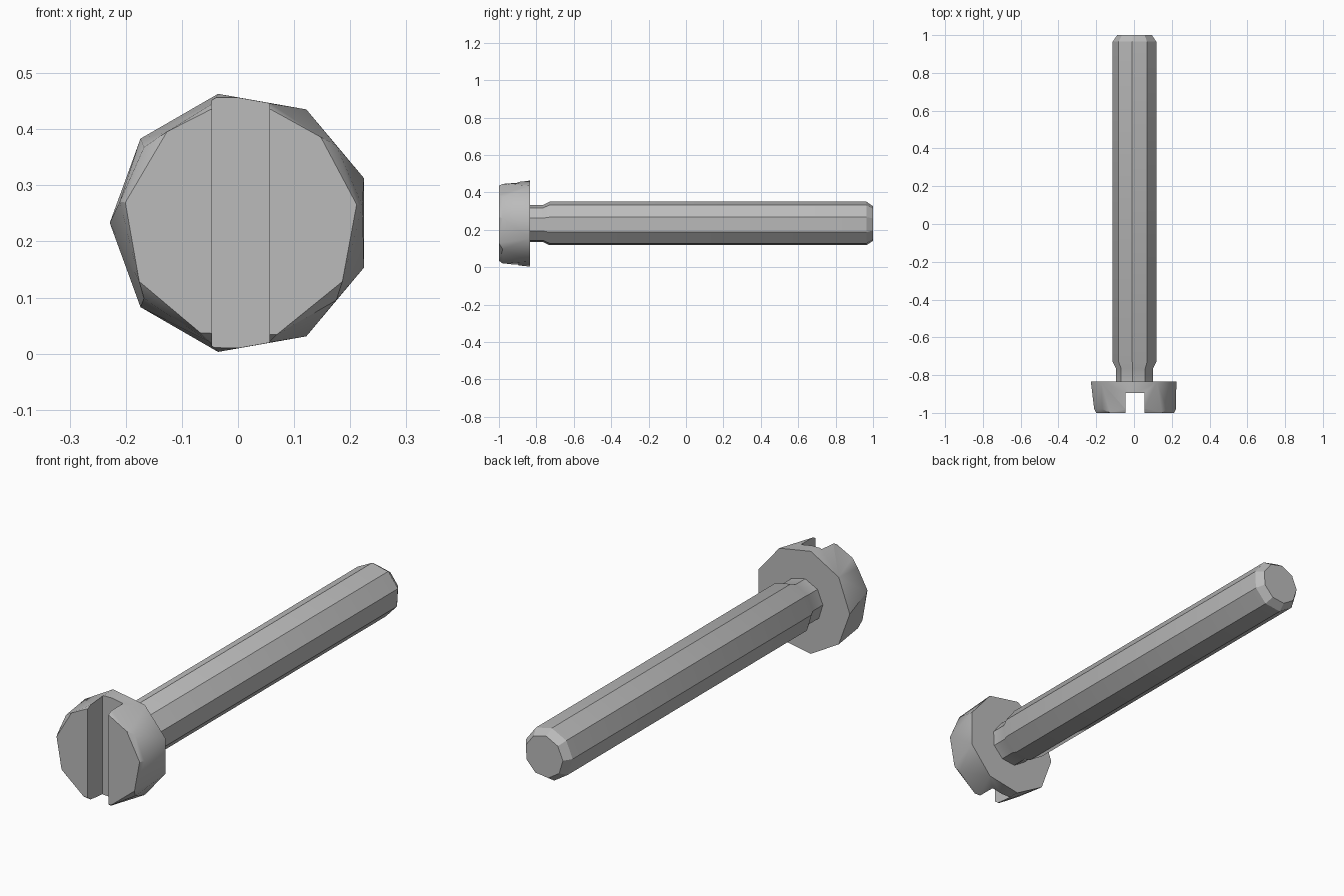
import bpy, bmesh
from math import cos, sin, radians

if "Cube" in bpy.data.objects:
    bpy.data.objects.remove(bpy.data.objects["Cube"], do_unlink=True)

CX, CZ = 0.005, 0.233          # screw axis

steel = bpy.data.materials.new("grey steel")
steel.use_nodes = True
COLOUR = (0.5, 0.5, 0.5, 1)
steel.diffuse_color = COLOUR
steel.node_tree.nodes["Principled BSDF"].inputs["Base Color"].default_value = COLOUR


def ring(bm, y, r, angles):
    """Vertices around the screw axis at depth y."""
    return [bm.verts.new((CX + r * cos(radians(a)), y, CZ + r * sin(radians(a))))
            for a in angles]


def finish(bm, name):
    bmesh.ops.recalc_face_normals(bm, faces=bm.faces)
    mesh = bpy.data.meshes.new(name)
    bm.to_mesh(mesh)
    bm.free()
    mesh.materials.append(steel)
    ob = bpy.data.objects.new(name, mesh)
    bpy.context.scene.collection.objects.link(ob)
    return ob


def smooth(ob):
    bpy.ops.object.select_all(action='DESELECT')
    ob.select_set(True)
    bpy.context.view_layer.objects.active = ob
    bpy.ops.object.shade_smooth_by_angle(angle=radians(30))


# Shaft: nine-sided loft with a narrow neck and a chamfered tip
bm = bmesh.new()
nine = [17 + 40 * k for k in range(9)]
profile = [(-0.85, 0.1), (-0.765, 0.1), (-0.73, 0.118), (0.965, 0.118), (1.0, 0.094)]
rings = [ring(bm, y, r, nine) for y, r in profile]
for a, b in zip(rings, rings[1:]):
    for i in range(9):
        j = (i + 1) % 9
        bm.faces.new((a[i], a[j], b[j], b[i]))
bm.faces.new(rings[0])
bm.faces.new(rings[-1])
smooth(finish(bm, "shaft"))

# Head: hull of a nine-sided back, a twisted rim and a chamfered front
bm = bmesh.new()
ring(bm, -0.835, 0.2335, [20 + 40 * k for k in range(9)])
ring(bm, -0.98, 0.219, [8, 39, 77, 103, 142, 170, 218, 255, 283, 321])
ring(bm, -1.0, 0.209, [9, 47, 75, 105, 129, 170, 210, 250, 288, 330])
bmesh.ops.convex_hull(bm, input=bm.verts)
bmesh.ops.dissolve_limit(bm, angle_limit=radians(1), verts=bm.verts, edges=bm.edges)
head = finish(bm, "head")

# Slot cutter
bm = bmesh.new()
bmesh.ops.create_cube(bm, size=1)
for v in bm.verts:
    v.co = (CX + v.co.x * 0.102, -1.0 + v.co.y * 0.21, CZ + v.co.z)
cutter = finish(bm, "slot_cutter")
cutter.hide_render = True
cutter.hide_set(True)
slot = head.modifiers.new("slot", 'BOOLEAN')
slot.operation = 'DIFFERENCE'
slot.solver = 'EXACT'
slot.object = cutter
smooth(head)
